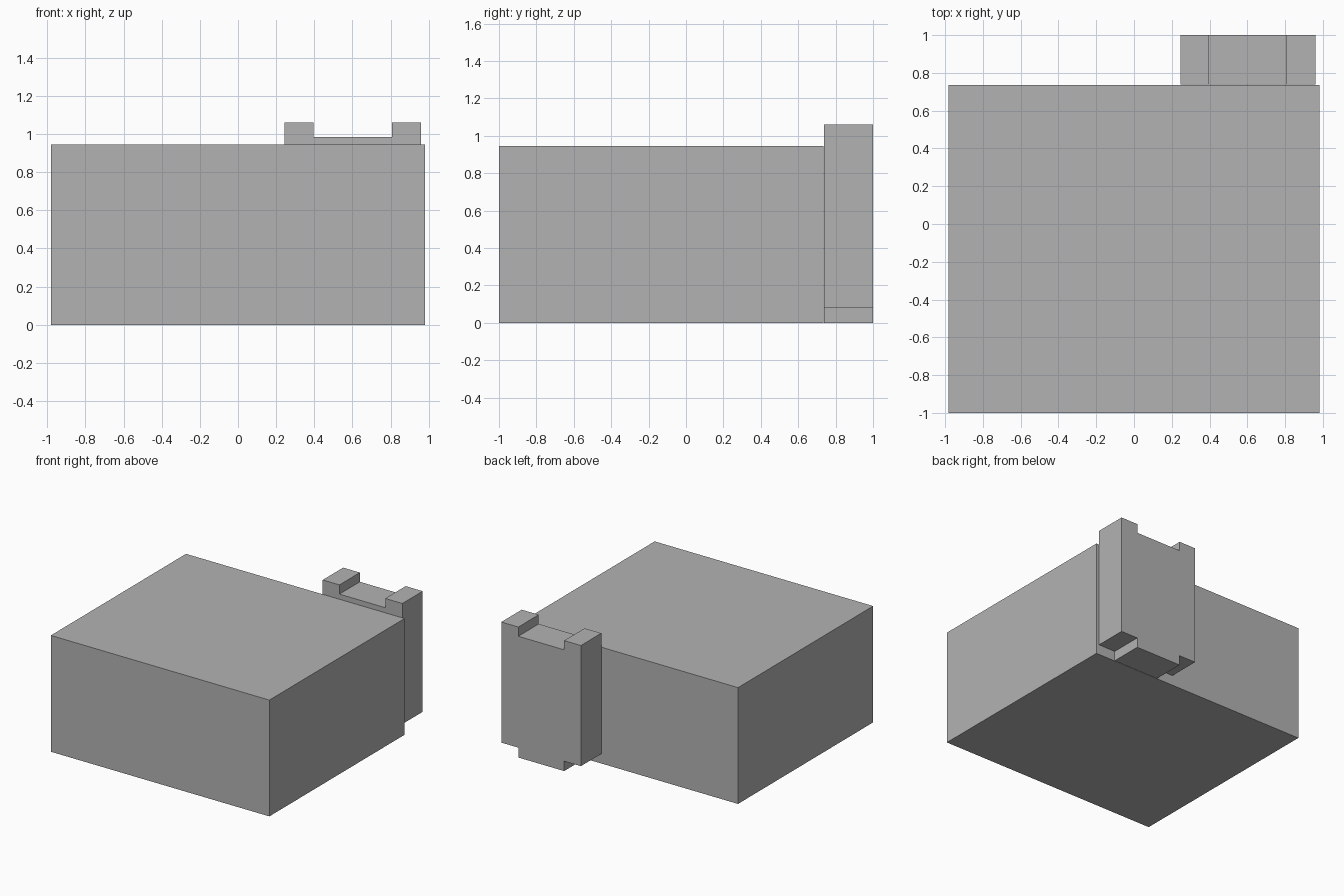
import bpy
import bmesh

if "Cube" in bpy.data.objects:
    bpy.data.objects.remove(bpy.data.objects["Cube"])

grey = bpy.data.materials.new("plain grey")
grey.diffuse_color = (0.45, 0.45, 0.45, 1.0)
grey.use_nodes = True
grey.node_tree.nodes["Principled BSDF"].inputs["Base Color"].default_value = grey.diffuse_color


def extrude_profile(name, profile, y0, y1):
    """Extrude an x-z outline from y0 back to y1."""
    bm = bmesh.new()
    face = bm.faces.new([bm.verts.new((x, y0, z)) for x, z in profile])
    ext = bmesh.ops.extrude_face_region(bm, geom=[face], use_keep_orig=True)
    moved = [g for g in ext["geom"] if isinstance(g, bmesh.types.BMVert)]
    bmesh.ops.translate(bm, verts=moved, vec=(0, y1 - y0, 0))
    bmesh.ops.recalc_face_normals(bm, faces=bm.faces)
    mesh = bpy.data.meshes.new(name)
    bm.to_mesh(mesh)
    bm.free()
    mesh.materials.append(grey)
    obj = bpy.data.objects.new(name, mesh)
    bpy.context.collection.objects.link(obj)
    return obj


# Main rectangular body
extrude_profile("main_body",
                [(-0.982, 0), (0.982, 0), (0.982, 0.945), (-0.982, 0.945)],
                -1.0, 0.735)

# Rear block: raised side posts, with a centre that drops lower
x0, x1, x2, x3 = 0.245, 0.395, 0.807, 0.96
extrude_profile("rear_notched_block",
                [(x0, 0.08), (x1, 0.08), (x1, 0), (x2, 0), (x2, 0.08),
                 (x3, 0.08), (x3, 1.06), (x2, 1.06), (x2, 0.985),
                 (x1, 0.985), (x1, 1.06), (x0, 1.06)],
                0.738, 1.0)
